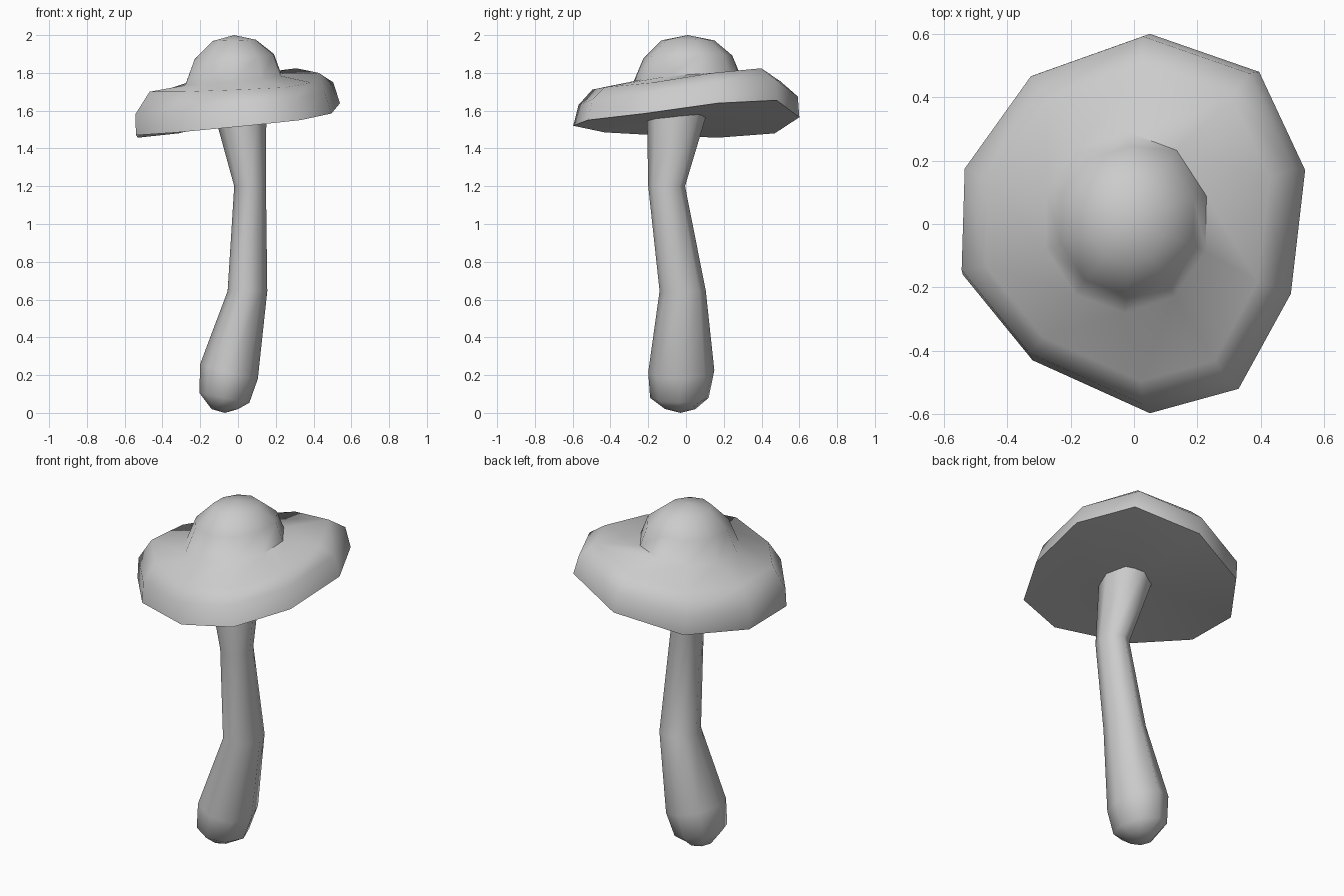
import bpy, bmesh, math

if "Cube" in bpy.data.objects:
    bpy.data.objects.remove(bpy.data.objects["Cube"])


def loft(name, rings, bottom_pole=None, top_pole=None):
    """Skin a stack of equal-count rings and close both ends."""
    bm = bmesh.new()
    loops = [[bm.verts.new(p) for p in ring] for ring in rings]
    n = len(loops[0])
    for a, b in zip(loops, loops[1:]):
        for i in range(n):
            j = (i + 1) % n
            bm.faces.new((a[i], a[j], b[j], b[i]))
    for loop, pole in ((loops[0], bottom_pole), (loops[-1], top_pole)):
        if pole:
            v = bm.verts.new(pole)
            for i in range(n):
                bm.faces.new((loop[i], loop[(i + 1) % n], v))
        else:
            bm.faces.new(loop)
    bmesh.ops.recalc_face_normals(bm, faces=bm.faces)
    mesh = bpy.data.meshes.new(name)
    bm.to_mesh(mesh)
    bm.free()
    obj = bpy.data.objects.new(name, mesh)
    bpy.context.collection.objects.link(obj)
    bpy.context.view_layer.objects.active = obj
    obj.select_set(True)
    bpy.ops.object.shade_smooth_by_angle(angle=math.radians(60))
    obj.select_set(False)


def oval(n, x0, x1, y0, y1, z, tilt_x=0.0, tilt_y=0.0, start=0.0):
    """Ring of n points filling the given x and y extents."""
    pts = []
    for i in range(n):
        a = start + math.tau * i / n
        dx, dy = (x1 - x0) / 2 * math.cos(a), (y1 - y0) / 2 * math.sin(a)
        pts.append(((x0 + x1) / 2 + dx, (y0 + y1) / 2 + dy, z + tilt_x * dx + tilt_y * dy))
    return pts


# Bent stem with a rounded foot
loft("stem", [
    oval(8, -0.14, 0.0, -0.11, 0.05, 0.02),
    oval(8, -0.205, 0.06, -0.19, 0.12, 0.08, -0.2),
    oval(8, -0.2, 0.105, -0.2, 0.15, 0.22, -0.26, 0.03),
    oval(8, -0.055, 0.155, -0.14, 0.105, 0.645),
    oval(8, -0.02, 0.148, -0.2, -0.005, 1.2),
    oval(8, -0.13, 0.15, -0.207, 0.115, 1.6),
], bottom_pole=(-0.07, -0.03, 0.0))

# Tilted, uneven cap: rim, rolled brim, crease and dome
rim = [(0.54, 0.17, 1.64), (0.395, 0.48, 1.655), (0.05, 0.6, 1.565), (-0.315, 0.47, 1.48),
       (-0.53, 0.17, 1.457), (-0.54, -0.16, 1.47), (-0.32, -0.43, 1.485), (0.05, -0.597, 1.52),
       (0.33, -0.52, 1.55), (0.495, -0.22, 1.585)]
brim_side = [(x * 0.97 - 0.02, y * 0.97 + 0.01, z + 0.11) for x, y, z in rim]
brim_top = [(x * 0.83 - 0.02, y * 0.83, z + 0.195 - 0.065 * x) for x, y, z in rim]
start = math.radians(17)
loft("cap", [
    rim, brim_side, brim_top,
    oval(10, -0.29, 0.24, -0.28, 0.29, 1.765, 0.1, 0.06, start),
    oval(10, -0.24, 0.2, -0.225, 0.245, 1.885, 0.06, 0.03, start),
    oval(10, -0.14, 0.1, -0.13, 0.15, 1.972, 0.03, 0.0, start),
], bottom_pole=(0.0, 0.0, 1.56), top_pole=(-0.02, 0.01, 2.0))
